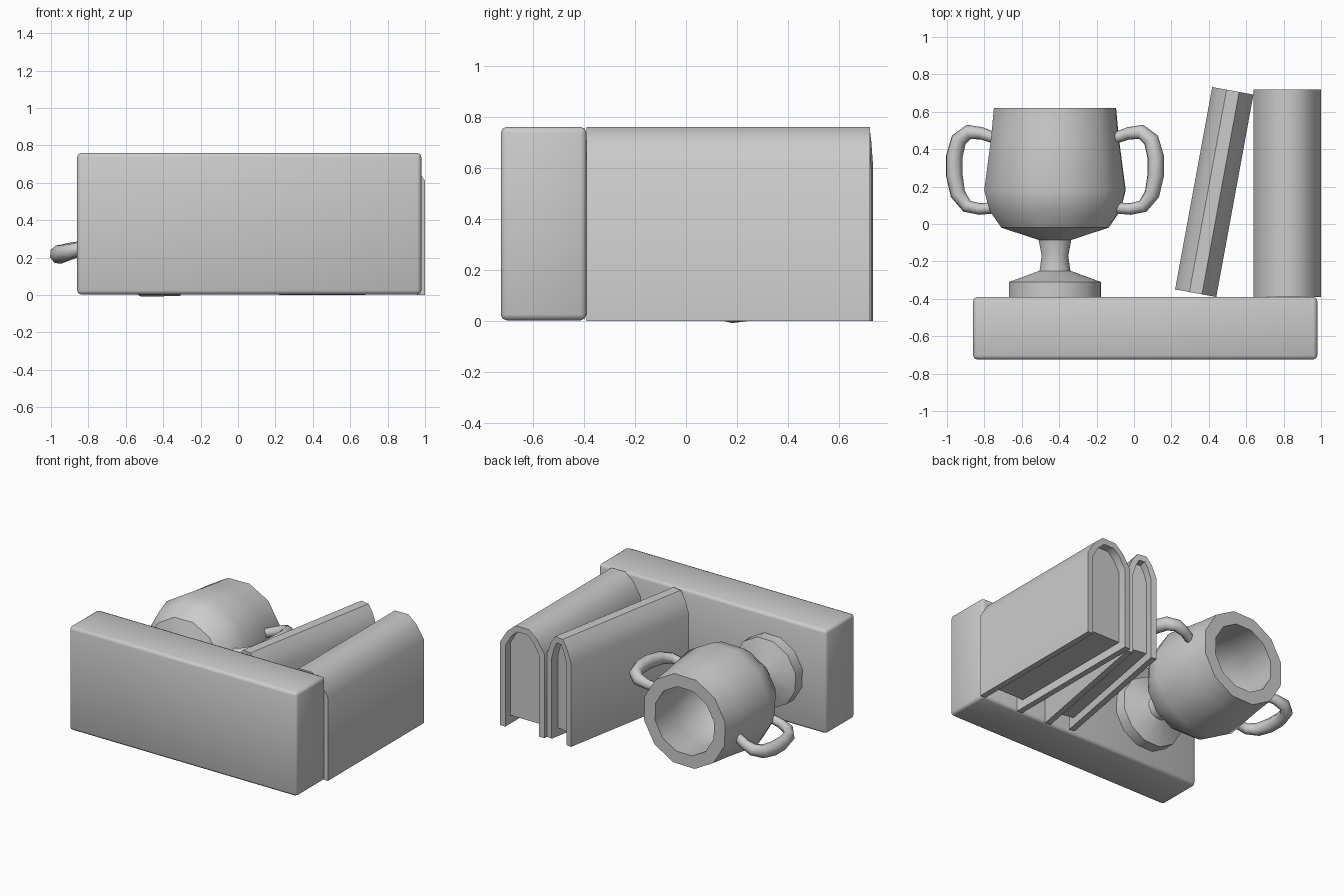
import bpy, bmesh, math
from mathutils import Matrix, Vector

if "Cube" in bpy.data.objects:
    bpy.data.objects.remove(bpy.data.objects["Cube"])


def finish(name, bm, angle=30):
    bmesh.ops.recalc_face_normals(bm, faces=bm.faces[:])
    me = bpy.data.meshes.new(name)
    bm.to_mesh(me)
    bm.free()
    ob = bpy.data.objects.new(name, me)
    bpy.context.collection.objects.link(ob)
    bpy.ops.object.select_all(action='DESELECT')
    ob.select_set(True)
    bpy.context.view_layer.objects.active = ob
    bpy.ops.object.shade_smooth_by_angle(angle=math.radians(angle))
    return ob


def extrude_profile(name, pts, y0, y1, matrix):
    # closed xz outline swept along y
    bm = bmesh.new()
    face = bm.faces.new([bm.verts.new((x, y0, z)) for x, z in pts])
    new = bmesh.ops.extrude_face_region(bm, geom=[face])['geom']
    bmesh.ops.translate(bm, vec=(0, y1 - y0, 0),
                        verts=[v for v in new if isinstance(v, bmesh.types.BMVert)])
    bm.transform(matrix)
    return finish(name, bm, 50)


def arch(half, base, inset):
    # half outline of a rounded spine, mirrored to the other side
    k = (half - inset) / 0.18
    right = [(half - inset, base), (half - inset, 0.61 - inset * 0.4),
             (0.12 * k, 0.705 - inset * 0.8), (0.055 * k, 0.76 - inset)]
    return right + [(-x, z) for x, z in reversed(right)]


def book(name, half, length, matrix):
    t, recess = 0.043, 0.06
    cover = arch(half, 0, 0) + arch(half, 0, t)[::-1]
    extrude_profile(name + "_cover", cover, 0, length, matrix)
    extrude_profile(name + "_pages", arch(half, recess, t), recess, length - recess, matrix)


# shelf block
bm = bmesh.new()
bmesh.ops.create_cube(bm, size=1)
bmesh.ops.scale(bm, vec=(1.84, 0.335, 0.757), verts=bm.verts)
bmesh.ops.translate(bm, vec=(0.06, -0.5575, 0.3815), verts=bm.verts)
bmesh.ops.bevel(bm, geom=bm.edges[:], offset=0.022, segments=2, profile=0.5, affect='EDGES')
finish("shelf", bm, 60)

# upright book and leaning book
book("upright_book", 0.18, 1.11, Matrix.Translation((0.82, -0.39, 0)))
book("leaning_book", 0.112, 1.10,
     Matrix.Translation((0.44, -0.39, 0)) @ Matrix.Rotation(math.radians(-10.4), 4, 'Z')
     @ Matrix.Translation((-0.112, 0, 0)))

# cup lies with its axis along y, turned a little about it
TURN = Matrix.Translation((-0.4225, 0, 0.37)) @ Matrix.Rotation(math.radians(-16), 4, 'Y')
profile = [(0, -0.39), (0.253, -0.39), (0.253, -0.31), (0.085, -0.25), (0.073, -0.17),
           (0.09, -0.085), (0.295, -0.02), (0.36, 0.07), (0.39, 0.18), (0.352, 0.46),
           (0.337, 0.62), (0.245, 0.62), (0.265, 0.40), (0.28, 0.18), (0.21, 0.03), (0, 0.0)]
bm = bmesh.new()
vs = [bm.verts.new((r, y, 0)) for r, y in profile]
es = [bm.edges.new(p) for p in zip(vs, vs[1:])]
bmesh.ops.spin(bm, geom=vs + es, cent=(0, 0, 0), axis=(0, 1, 0),
               angle=math.tau, steps=12, use_duplicate=False)
bmesh.ops.remove_doubles(bm, verts=bm.verts, dist=0.0005)
bm.transform(TURN)
finish("trophy_cup", bm, 35)

# mirrored cup handles: tube along a short path
path = [(0.32, 0.455, .03), (0.41, 0.485, .033), (0.48, 0.492, .04), (0.535, 0.45, .044),
        (0.56, 0.36, .046), (0.56, 0.26, .046), (0.54, 0.16, .042), (0.49, 0.095, .035),
        (0.42, 0.08, .031), (0.32, 0.088, .03)]
SIDES = 8
for name, side in (("right_handle", 1), ("left_handle", -1)):
    bm = bmesh.new()
    centres = [Vector((side * x, y, 0)) for x, y, r in path]
    rings = []
    for i, c in enumerate(centres):
        d = (centres[min(i + 1, len(path) - 1)] - centres[max(i - 1, 0)]).normalized()
        n = Vector((-d.y, d.x, 0))
        r = path[i][2]
        rings.append([bm.verts.new(c + n * (r * math.cos(a)) + Vector((0, 0, r * 1.1 * math.sin(a))))
                      for a in (math.tau * k / SIDES for k in range(SIDES))])
    for a, b in zip(rings, rings[1:]):
        for k in range(SIDES):
            j = (k + 1) % SIDES
            bm.faces.new((a[k], a[j], b[j], b[k]))
    bm.faces.new(rings[0])
    bm.faces.new(rings[-1])
    bm.transform(TURN)
    finish(name, bm, 60)
